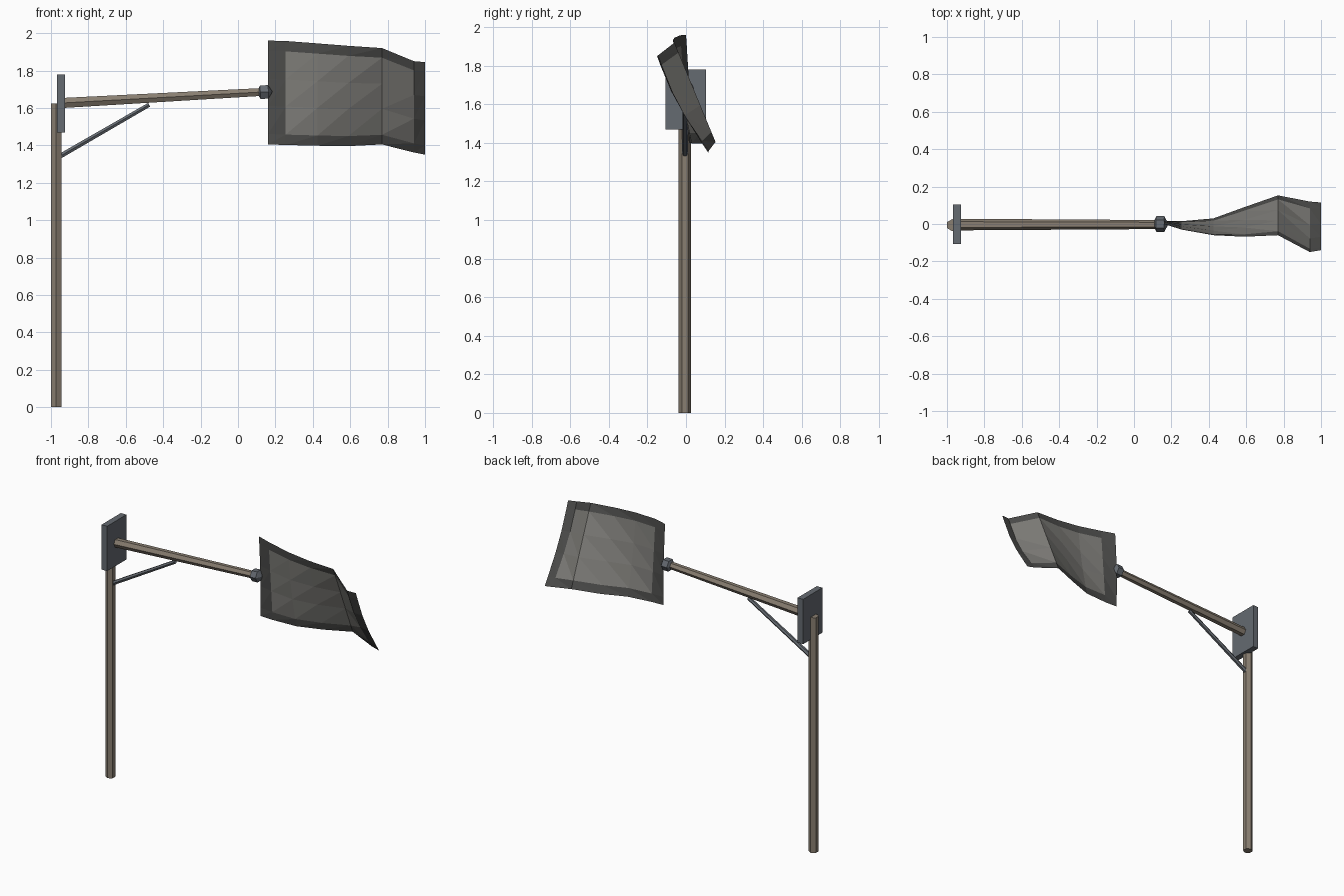
import bpy, bmesh, math
from mathutils import Vector

if "Cube" in bpy.data.objects:
    bpy.data.objects.remove(bpy.data.objects["Cube"])


def material(name, rgb):
    m = bpy.data.materials.new(name)
    m.diffuse_color = (*rgb, 1)
    m.use_nodes = True
    m.node_tree.nodes["Principled BSDF"].inputs["Base Color"].default_value = m.diffuse_color
    return m


WOOD = material("weathered_wood", (0.25, 0.21, 0.165))
METAL = material("dark_metal", (0.13, 0.145, 0.165))
CLOTH = material("cloth", (0.22, 0.215, 0.2))
HEM = material("dark_hem", (0.075, 0.075, 0.072))


def rod(name, start, end, r1, r2, mat, spin=0.0):
    """Six-sided rod between two points."""
    a, b = Vector(start), Vector(end)
    d = b - a
    bpy.ops.mesh.primitive_cone_add(vertices=6, radius1=r1, radius2=r2,
                                    depth=d.length, location=(a + b) / 2)
    o = bpy.context.object
    o.name = name
    o.rotation_euler = (0, math.atan2(d.x, d.z), 0)
    o.data.materials.append(mat)
    return o


# Upright post, arm and brace
rod("upright_post", (-0.972, -0.006, 0), (-0.972, -0.006, 1.625), 0.032, 0.032, WOOD)
rod("cross_arm", (-0.95, -0.003, 1.626), (0.14, -0.003, 1.686), 0.031, 0.024, WOOD)
rod("diagonal_brace", (-0.955, -0.005, 1.34), (-0.475, -0.005, 1.617), 0.015, 0.013, METAL)

# Mounting plate
bpy.ops.mesh.primitive_cube_add(size=1, location=(-0.947, -0.002, 1.625))
plate = bpy.context.object
plate.name = "mounting_plate"
plate.scale = (0.042, 0.21, 0.31)
plate.data.materials.append(METAL)

# Faceted knob at the arm tip
bpy.ops.mesh.primitive_uv_sphere_add(segments=6, ring_count=2, radius=0.048,
                                     location=(0.141, 0, 1.685))
knob = bpy.context.object
knob.name = "arm_knob"
knob.rotation_euler = (0, math.radians(87), 0)
knob.scale.z = 0.9
knob.data.materials.append(METAL)

# Flag columns: x, top y, top z, bottom y, bottom z, middle bulge in y
columns = [
    (0.160, 0.000, 1.960, 0.015, 1.405, 0.008),
    (0.255, -0.030, 1.958, 0.015, 1.402, 0.000),
    (0.425, -0.060, 1.945, 0.030, 1.398, -0.010),
    (0.590, -0.068, 1.932, 0.090, 1.396, -0.010),
    (0.770, -0.060, 1.920, 0.153, 1.405, 0.000),
    (0.940, -0.150, 1.850, 0.120, 1.362, -0.030),
    (1.000, -0.140, 1.845, 0.115, 1.350, -0.025),
]
rows = [0, 0.1, 0.37, 0.63, 0.9, 1]

bm = bmesh.new()
grid = []
for x, ty, tz, by, bz, bulge in columns:
    grid.append([bm.verts.new((x, by + (ty - by) * t + bulge * math.sin(math.pi * t),
                               bz + (tz - bz) * t)) for t in rows])
nc, nr = len(columns) - 1, len(rows) - 1
for i in range(nc):
    for j in range(nr):
        a, b = grid[i][j], grid[i + 1][j]
        c, d = grid[i + 1][j + 1], grid[i][j + 1]
        border = i in (0, nc - 1) or j in (0, nr - 1)
        for tri in ((a, b, c), (a, c, d)):
            bm.faces.new(tri).material_index = int(border)
mesh = bpy.data.meshes.new("flag")
bm.to_mesh(mesh)
bm.free()
mesh.materials.append(CLOTH)
mesh.materials.append(HEM)
flag = bpy.data.objects.new("flag", mesh)
bpy.context.collection.objects.link(flag)
